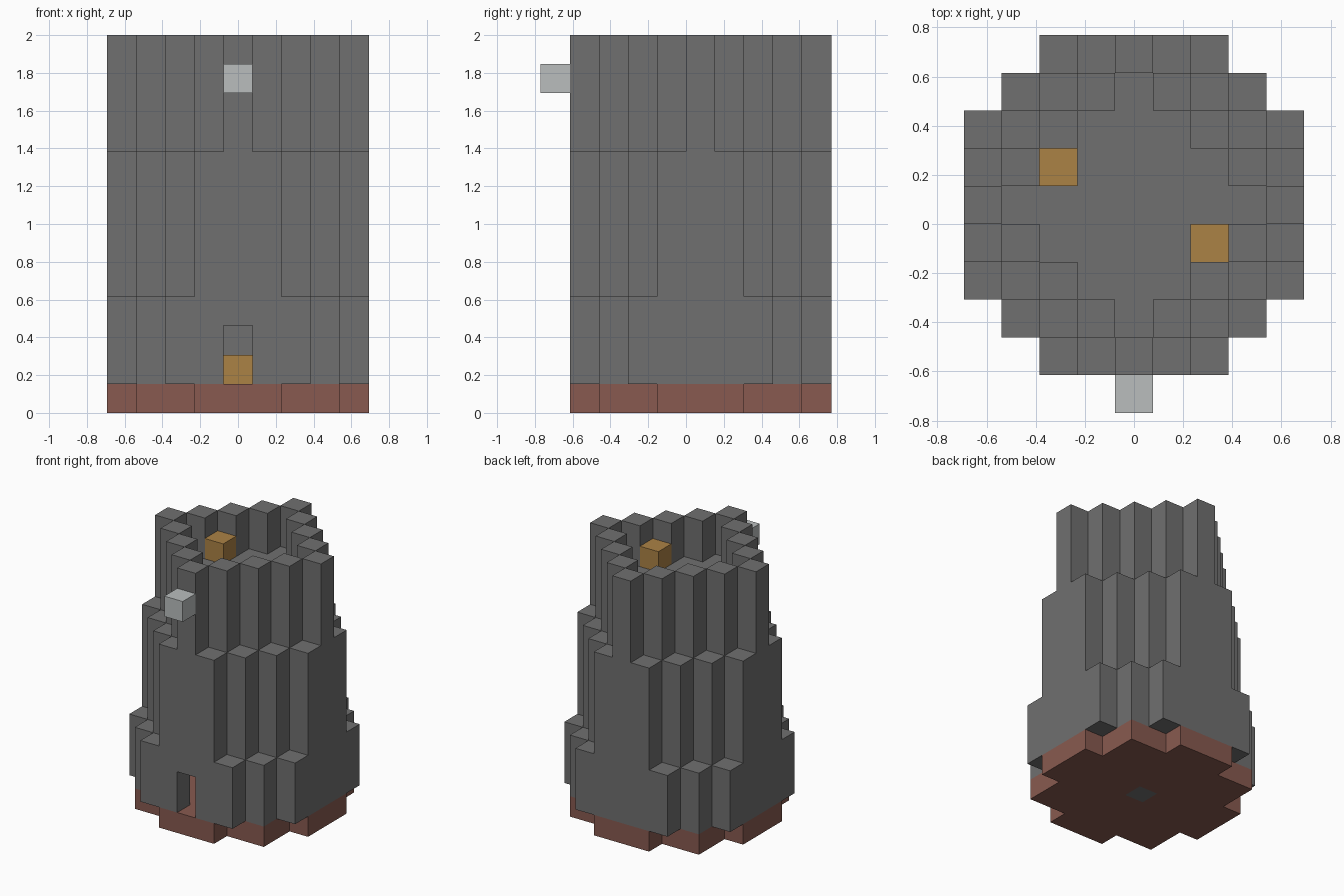
import bpy
import bmesh

U = 2 / 13           # edge of one block
Y_SHIFT = U / 2      # centres the whole model, lantern included

if "Cube" in bpy.data.objects:
    bpy.data.objects.remove(bpy.data.objects["Cube"], do_unlink=True)


def material(name, rgb):
    mat = bpy.data.materials.new(name)
    mat.use_nodes = True
    color = (*rgb, 1)
    mat.diffuse_color = color
    mat.node_tree.nodes["Principled BSDF"].inputs["Base Color"].default_value = color
    return mat


STONE = material("grey stone", (0.16, 0.16, 0.16))
BRICK = material("red brick", (0.246, 0.102, 0.08))
FLAME = material("orange flame", (0.407, 0.223, 0.06))
PALE = material("pale grey", (0.49, 0.515, 0.515))


def blocks(name, cells, low, high, mat):
    """Extrude a set of grid cells between two layers, without inner walls."""
    cells = set(cells)
    bm = bmesh.new()

    def quad(points):
        bm.faces.new([bm.verts.new((x * U, y * U + Y_SHIFT, z * U)) for x, y, z in points])

    for i, j in cells:
        ring = [(i - .5, j - .5), (i + .5, j - .5), (i + .5, j + .5), (i - .5, j + .5)]
        quad([(x, y, high) for x, y in ring])
        quad([(x, y, low) for x, y in reversed(ring)])
        for n, (di, dj) in enumerate([(0, -1), (1, 0), (0, 1), (-1, 0)]):
            if (i + di, j + dj) not in cells:
                a, b = ring[n], ring[(n + 1) % 4]
                quad([(*a, low), (*b, low), (*b, high), (*a, high)])
    bmesh.ops.remove_doubles(bm, verts=bm.verts, dist=U / 100)
    mesh = bpy.data.meshes.new(name)
    bm.to_mesh(mesh)
    bm.free()
    mesh.materials.append(mat)
    obj = bpy.data.objects.new(name, mesh)
    bpy.context.collection.objects.link(obj)
    return obj


GRID = [(i, j) for i in range(-4, 5) for j in range(-4, 5)]


def disc(reach):
    return {(i, j) for i, j in GRID if abs(i) + abs(j) <= reach}


def wall(reach):
    return {(i, j) for i, j in disc(reach)
            if abs(i) + abs(j) == reach or max(abs(i), abs(j)) == 4}


# Brick foundation, with a stone hearth in the middle
notches = {(i, j) for i, j in GRID if sorted((abs(i), abs(j))) == [2, 4]}
hearth = {(0, 0)}
blocks("foundation", disc(6) - notches - hearth, 0, 1, BRICK)
blocks("hearth", hearth, 0, 1, STONE)
blocks("hearth_fire", hearth, 1, 2, FLAME)

# Three hollow tiers, the lowest with a doorway
door = {(0, -4)}
blocks("lower_wall", wall(6) - door, 1, 4, STONE)
blocks("door_lintel", door, 3, 4, STONE)
blocks("middle_wall", wall(5), 4, 9, STONE)
blocks("upper_wall", wall(4), 9, 13, STONE)

# Roof deck with two torches, and the lantern on the front
blocks("roof_deck", disc(3), 10, 11, STONE)
blocks("right_torch", {(-2, 1)}, 11, 12, FLAME)
blocks("left_torch", {(2, -1)}, 11, 12, FLAME)
blocks("front_lantern", {(0, -5)}, 11, 12, PALE)
